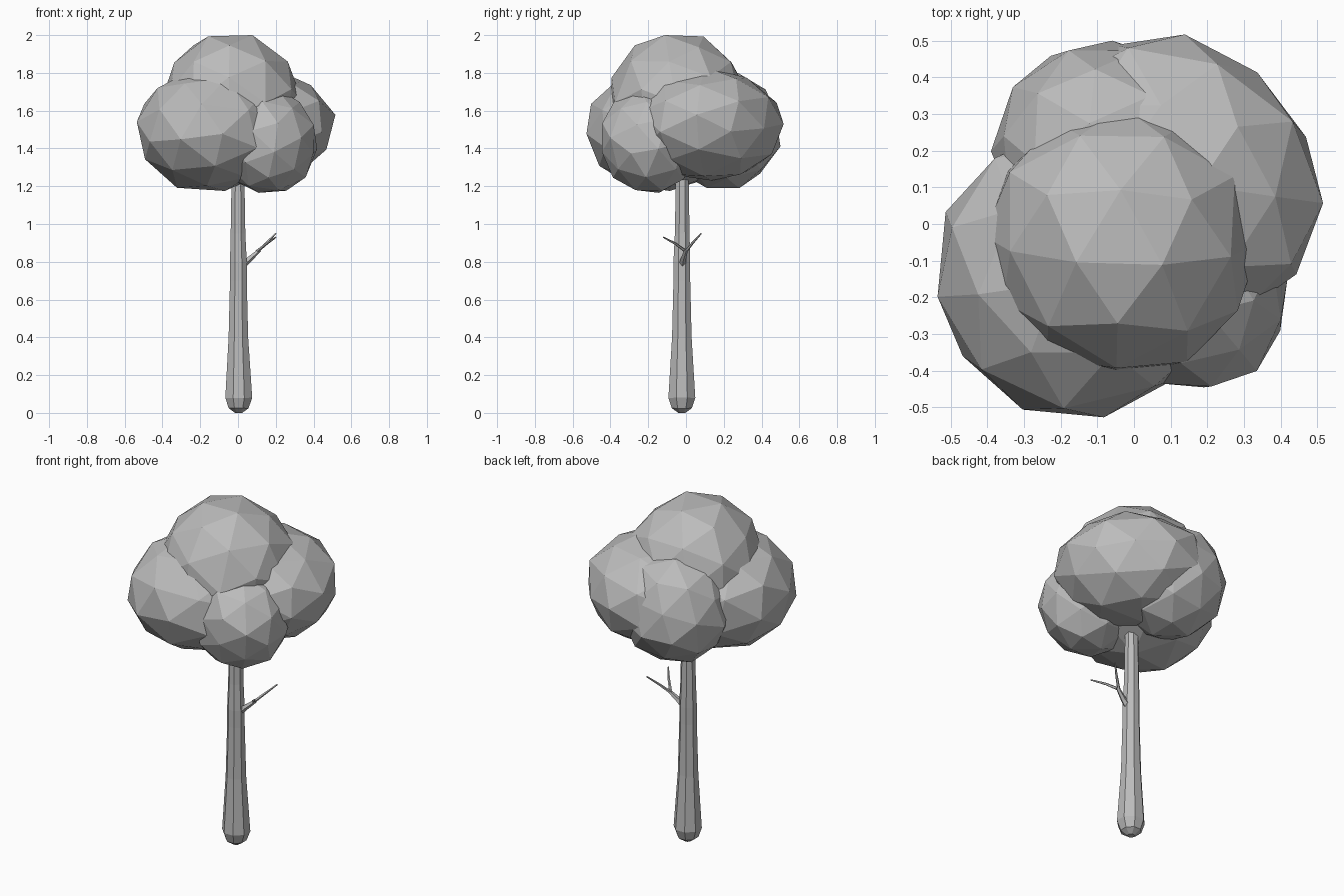
import bpy, bmesh, math, random
from mathutils import Vector, Euler, Matrix

random.seed(4)
if "Cube" in bpy.data.objects:
    bpy.data.objects.remove(bpy.data.objects["Cube"], do_unlink=True)

grey = bpy.data.materials.new("plain grey")
grey.use_nodes = True
grey.diffuse_color = (0.5, 0.5, 0.5, 1)
grey.node_tree.nodes["Principled BSDF"].inputs["Base Color"].default_value = (0.5, 0.5, 0.5, 1)


def finish(name, bm):
    bmesh.ops.recalc_face_normals(bm, faces=bm.faces)
    mesh = bpy.data.meshes.new(name)
    bm.to_mesh(mesh)
    bm.free()
    mesh.materials.append(grey)
    obj = bpy.data.objects.new(name, mesh)
    bpy.context.collection.objects.link(obj)
    return obj


def leaf_clump(name, low, high, turn, yaw=0):
    """Faceted, uneven ball fitted into the box from low to high, box turned by yaw."""
    bm = bmesh.new()
    bmesh.ops.create_icosphere(bm, subdivisions=2, radius=1)
    rot = Euler(turn).to_matrix()
    for v in bm.verts:
        v.co = rot @ v.co * random.uniform(0.97, 1.03)
    for axis in range(3):
        values = [v.co[axis] for v in bm.verts]
        a, b = min(values), max(values)
        for v in bm.verts:
            t = (v.co[axis] - a) / (b - a)
            v.co[axis] = low[axis] + t * (high[axis] - low[axis])
    bm.transform(Matrix.Rotation(math.radians(yaw), 4, "Z"))
    return finish(name, bm)


def limb(name, path, sides):
    """Tapered faceted tube through (x, y, z, radius) points."""
    bm = bmesh.new()
    points = [Vector(p[:3]) for p in path]
    rings = []
    for i, p in enumerate(points):
        along = points[min(i + 1, len(points) - 1)] - points[max(i - 1, 0)]
        side = along.cross(Vector((0, 1, 0))).normalized()
        other = along.cross(side).normalized()
        ring = []
        for k in range(sides):
            ang = math.tau * (k + 0.5) / sides
            ring.append(bm.verts.new(p + path[i][3] * (side * math.cos(ang) + other * math.sin(ang))))
        rings.append(ring)
    for lower, upper in zip(rings, rings[1:]):
        for k in range(sides):
            n = (k + 1) % sides
            bm.faces.new((lower[k], lower[n], upper[n], upper[k]))
    bm.faces.new(rings[0])
    bm.faces.new(rings[-1])
    return finish(name, bm)


# Crown: one top clump over four lower clumps, three of them set diagonally
leaf_clump("crown_top", (-0.41, -0.405, 1.28), (0.345, 0.32, 2.0), (0, 0.652, 0.5))
leaf_clump("crown_front_right", (-0.585, -0.375, 1.175), (0.22, 0.395, 1.83), (0.9, 0.1, 0.2), 45)
leaf_clump("crown_front_left", (-0.29, -0.52, 1.165), (0.24, 0.02, 1.72), (0.2, 0.8, 1.1), 45)
leaf_clump("crown_back_left", (-0.19, -0.41, 1.23), (0.53, 0.41, 1.83), (0.5, 0.4, 0.9), 45)
leaf_clump("crown_back_right", (-0.39, -0.10, 1.19), (0.22, 0.50, 1.80), (1.2, 0.6, 0.3))

# Trunk: rounded foot, slight swell where the branch leaves
limb("trunk", [(0.003, -0.022, 0, 0.02), (0.003, -0.022, 0.025, 0.057), (0.004, -0.022, 0.08, 0.077),
               (0.002, -0.022, 0.40, 0.056), (0.002, -0.022, 0.70, 0.048),
               (0.002, -0.022, 0.80, 0.048), (0, -0.02, 0.95, 0.042),
               (0, -0.02, 1.4, 0.034)], 8)

# Branch with two twigs
limb("branch", [(0.02, -0.02, 0.78, 0.022), (0.06, -0.015, 0.815, 0.016),
                (0.115, 0, 0.862, 0.010)], 5)
limb("twig_front", [(0.10, 0, 0.855, 0.009), (0.15, -0.055, 0.895, 0.007), (0.20, -0.12, 0.93, 0.004)], 5)
limb("twig_back", [(0.10, -0.005, 0.85, 0.009), (0.15, 0.035, 0.90, 0.007), (0.20, 0.08, 0.95, 0.004)], 5)
